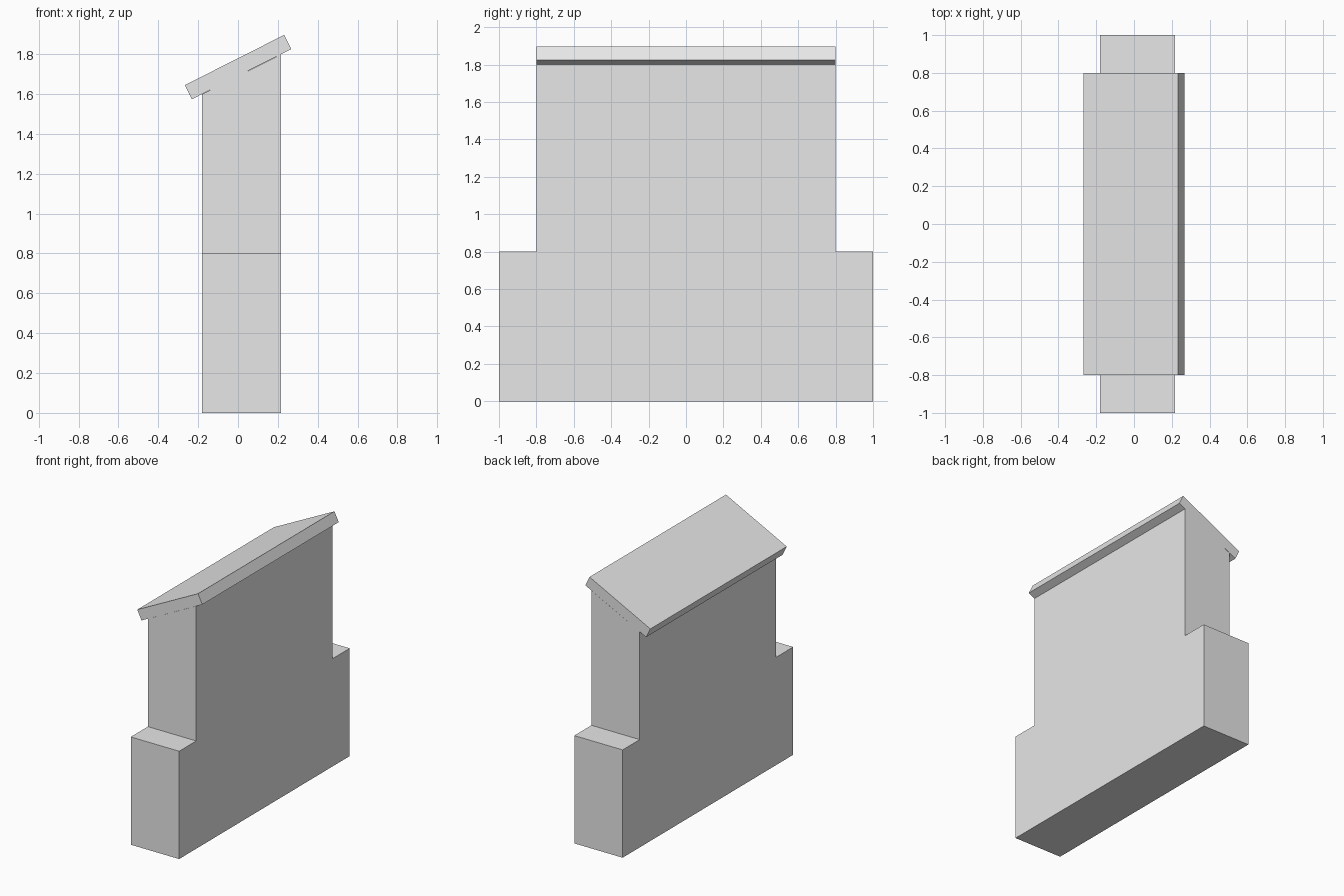
import bpy
import bmesh

cube = bpy.data.objects.get("Cube")
if cube:
    bpy.data.objects.remove(cube, do_unlink=True)

# Single plain material
GREY = (0.8, 0.8, 0.8, 1.0)
mat = bpy.data.materials.new("light grey")
mat.use_nodes = True
mat.diffuse_color = GREY
mat.node_tree.nodes["Principled BSDF"].inputs["Base Color"].default_value = GREY


def extrude_profile(name, profile, half_depth):
    """Extrude an (x, z) outline along y, centred on y = 0."""
    bm = bmesh.new()
    face = bm.faces.new([bm.verts.new((x, -half_depth, z)) for x, z in profile])
    result = bmesh.ops.extrude_face_region(bm, geom=[face])
    moved = [v for v in result["geom"] if isinstance(v, bmesh.types.BMVert)]
    bmesh.ops.translate(bm, verts=moved, vec=(0, 2 * half_depth, 0))
    bmesh.ops.recalc_face_normals(bm, faces=bm.faces)
    mesh = bpy.data.meshes.new(name)
    bm.to_mesh(mesh)
    bm.free()
    mesh.materials.append(mat)
    obj = bpy.data.objects.new(name, mesh)
    bpy.context.collection.objects.link(obj)
    return obj


LEFT, RIGHT = -0.18, 0.217
BASE_TOP = 0.8
EAVE_LOW, EAVE_HIGH = 1.6, 1.8

# Wide base
extrude_profile("base", [(LEFT, 0), (RIGHT, 0), (RIGHT, BASE_TOP), (LEFT, BASE_TOP)], 1.0)

# Narrower upper wall with a sloping top
extrude_profile("upper_wall", [(LEFT, BASE_TOP), (RIGHT, BASE_TOP),
                               (RIGHT, EAVE_HIGH), (LEFT, EAVE_LOW)], 0.8)

# Tilted roof slab overhanging both long sides
extrude_profile("roof", [(-0.232, 1.574), (0.267, 1.826),
                         (0.232, 1.897), (-0.267, 1.645)], 0.8)
